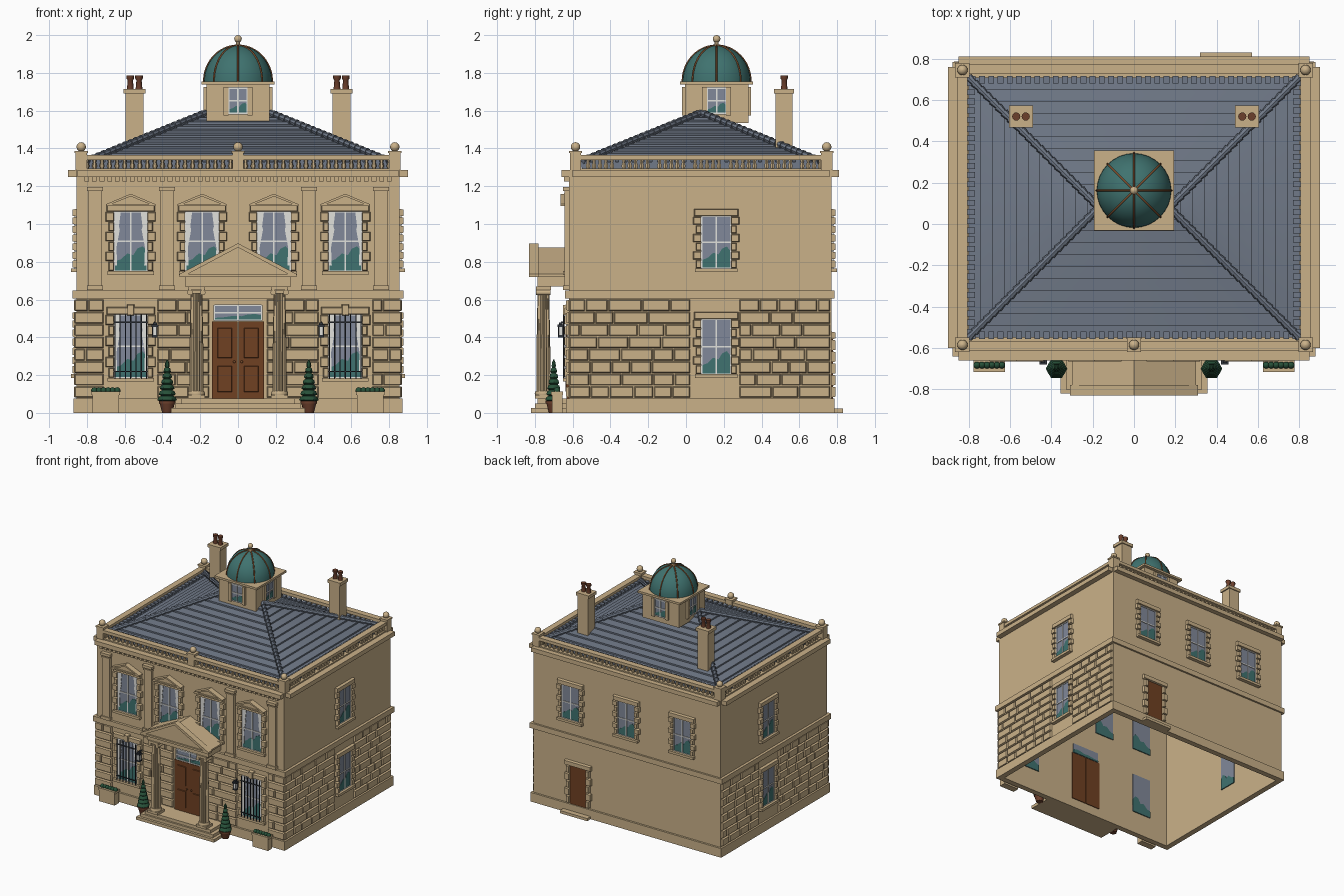
import bpy, bmesh, math, random
from mathutils import Matrix, Vector

cube = bpy.data.objects.get("Cube")
if cube:
    bpy.data.objects.remove(cube)
random.seed(4)

COLOURS = {"stone": (.59, .44, .25), "slate": (.165, .195, .25), "wood": (.16, .052, .016),
           "copper": (.24, .09, .03), "verdigris": (.05, .17, .16), "glass": (.22, .25, .32),
           "white": (.75, .75, .72), "iron": (.03, .035, .045), "leaf": (.02, .08, .04),
           "terracotta": (.15, .05, .025)}
MATS = {}
for label, rgb in COLOURS.items():
    m = bpy.data.materials.new(label)
    m.use_nodes = True
    m.diffuse_color = (*rgb, 1)
    m.node_tree.nodes["Principled BSDF"].inputs["Base Color"].default_value = (*rgb, 1)
    MATS[label] = m

PARTS = {}
ID = Matrix()


def part(name, mat):
    return PARTS.setdefault((name, mat), bmesh.new())


def box(name, mat, x, y, z, M=ID, bevel=0):
    """Box from (min, max) pairs; bevel narrows the outer (-y) face."""
    bm = part(name, mat)
    for v in bmesh.ops.create_cube(bm, size=1)["verts"]:
        k = bevel if v.co.y < 0 else 0
        v.co = M @ Vector((x[1] - k if v.co.x > 0 else x[0] + k,
                           y[1] if v.co.y > 0 else y[0],
                           z[1] - k if v.co.z > 0 else z[0] + k))


def prism(name, mat, pts, y, M=ID):
    """Outline in x, z extruded along y."""
    bm = part(name, mat)
    a, b = ([bm.verts.new(M @ Vector((px, d, pz))) for px, pz in pts] for d in y)
    bm.faces.new(a)
    bm.faces.new(b[::-1])
    for i in range(len(a)):
        j = (i + 1) % len(a)
        bm.faces.new((a[i], b[i], b[j], a[j]))


def lathe(name, mat, profile, loc, segs=12, flute=1, smooth=True):
    bm, rings, o = part(name, mat), [], Vector(loc)
    for r, z in profile:
        ring = []
        for i in range(segs):
            a = math.tau * i / segs
            k = r * (flute if i % 2 else 1)
            ring.append(bm.verts.new(o + Vector((k * math.cos(a), k * math.sin(a), z))))
        rings.append(ring)
    for p, q in zip(rings, rings[1:]):
        for i in range(segs):
            j = (i + 1) % segs
            bm.faces.new((p[i], p[j], q[j], q[i])).smooth = smooth
    bm.faces.new(rings[0][::-1])
    bm.faces.new(rings[-1])


def ball(name, mat, loc, r, n=8):
    arc = [math.pi * (i + .05) / (n + .1) for i in range(n + 1)]
    lathe(name, mat, [(r * math.sin(a), -r * math.cos(a)) for a in arc], loc, n * 2)


def rod(name, mat, p, q, r0, r1, segs=8):
    p, q = Vector(p), Vector(q)
    M = Matrix.Translation((p + q) / 2) @ (q - p).to_track_quat("Z", "Y").to_matrix().to_4x4()
    bmesh.ops.create_cone(part(name, mat), cap_ends=True, segments=segs, radius1=r0,
                          radius2=r1, depth=(q - p).length, matrix=M)


def ring(name, mat, hx, y, t, z):
    """Hollow rectangular band of thickness t."""
    for s in (-1, 1):
        box(name, mat, sorted((s * hx, s * (hx - t))), y, z)
    box(name, mat, (t - hx, hx - t), (y[0], y[0] + t), z)
    box(name, mat, (t - hx, hx - t), (y[1] - t, y[1]), z)


HX, Y0, Y1, MID = .855, -.62, .77, .08


def wall(turn, x, y):
    return Matrix.Translation((x, y, 0)) @ Matrix.Rotation(math.radians(turn), 4, "Z")


FRONT, RIGHT = wall(0, 0, Y0), wall(90, HX, .16)
BACK, LEFT = wall(180, 0, Y1), wall(-90, -HX, .16)


def pane(M, u, w, z0, z1, depth=.036):
    h = z1 - z0
    box("window glass", "glass", (u - w / 2, u + w / 2), (-.004, depth), (z0, z1), M)
    hill = ((-.5, 0), (.5, 0), (.5, .33), (.36, .42), (.2, .38), (.08, .27), (-.1, .3), (-.3, .2), (-.5, .16))
    prism("window reflection", "verdigris", [(u + a * w, z0 + b * h) for a, b in hill], (-.006, depth + .002), M)
    for a in (-.5, 0, .5):
        box("window frame", "white", (u + a * w - .004, u + a * w + .004), (-.01, 0), (z0, z1), M)
    for b in (0, .5, 1):
        box("window frame", "white", (u - w / 2, u + w / 2), (-.01, 0), (z0 + b * h - .004, z0 + b * h + .004), M)


def quoins(M, u, w, z0, z1, n=6):
    h = (z1 - z0) / n
    for s in (-1, 1):
        for i in range(n):
            e = w / 2 + (.045 if i % 2 else .03)
            box("quoin blocks", "stone", sorted((u + s * w / 2, u + s * e)), (-.022, 0),
                (z0 + i * h + .002, z0 + i * h + h - .002), M, .004)


def window(M, u, w, z0, z1, curtain=False):
    pane(M, u, w, z0, z1)
    quoins(M, u, w, z0, z1)
    box("window lintels", "stone", (u - w / 2 - .04, u + w / 2 + .04), (-.022, 0), (z1, z1 + .04), M, .004)
    box("window sills", "stone", (u - w / 2 - .035, u + w / 2 + .035), (-.03, 0), (z0 - .02, z0), M)
    if curtain:
        for s in (-1, 1):
            e, h = u + s * w / 2, z1 - z0
            drape = ((0, 1), (.035, 1), (.025, .75), (.03, .7), (.012, .4), (.016, .1), (0, .1))
            prism("curtains", "white", [(e - s * a, z0 + b * h) for a, b in drape], (-.008, 0), M)


def pediment(M, u, z, w, h, t, y):
    """Triangle panel with raised sloping mouldings and a base moulding."""
    prism("pediments", "stone", [(u - w, z), (u + w, z), (u, z + h)], (y[0] + .012, y[1]), M)
    rake = [(u - w, z), (u, z + h), (u + w, z), (u + w - 2 * t, z), (u, z + h - t), (u - w + 2 * t, z)]
    prism("pediment mouldings", "stone", rake, y, M)
    box("pediment mouldings", "stone", (u - w, u + w), y, (z - t * .7, z), M)


def rustication(M, u0, u1, rows=8, z0=.078, h=.0655):
    for r in range(rows):
        u = u0
        while u < u1 - .01:
            step = random.uniform(.09, .19) * (.6 if u == u0 and r % 2 else 1)
            e = u1 if u1 - u - step < .06 else u + step
            box("rusticated blocks", "stone", (u + .003, e - .003), (-.014, 0),
                (z0 + r * h + .003, z0 + r * h + h - .003), M, .005)
            u = e


# Hollow walls, plinth, band, ceiling and cornice
ring("walls", "stone", HX, (Y0, Y1), .03, (0, 1.25))
ring("plinth", "stone", HX + .016, (Y0 - .016, Y1 + .016), .016, (0, .075))
ring("string_course", "stone", HX + .022, (Y0 - .02, Y1 + .015), .03, (.605, .648))
box("ceiling", "stone", (-HX, HX), (Y0, Y1), (1.25, 1.285))
box("cornice", "stone", (-.85, .85), (-.66, .81), (1.25, 1.285))
box("cornice", "stone", (-.9, .9), (-.6, .76), (1.25, 1.285))
for i in range(41):
    u = -.8 + i * .04
    box("dentils", "stone", (u - .012, u + .012), (-.025, 0), (1.225, 1.25), FRONT)

# Balustrade with pedestals and ball finials
ring("balustrade_rail", "stone", .855, (-.615, .775), .05, (1.34, 1.365))
ring("balustrade_foot", "stone", .85, (-.61, .77), .04, (1.285, 1.295))
baluster = ((.009, 0), (.014, .015), (.008, .035), (.012, .05))
for i in range(41):
    t = -1 + i / 20
    for s in (-1, 1):
        lathe("balusters", "stone", baluster, (t * .8, MID + s * .665, 1.292), 6)
        if i % 6:
            lathe("balusters", "stone", baluster, (s * .83, MID + t * .63, 1.292), 6)
for x, y in ((-.83, -.585), (.83, -.585), (-.83, .745), (.83, .745), (0, -.585)):
    box("pedestals", "stone", (x - .03, x + .03), (y - .03, y + .03), (1.285, 1.38))
    box("pedestals", "stone", (x - .035, x + .035), (y - .035, y + .035), (1.375, 1.387))
    ball("ball_finials", "stone", (x, y, 1.408), .025)

# Stepped slate roof
bm, rings, COURSES, RUN, RISE, EAVE = part("slate_roof", "slate"), [], 11, .63, .26, 1.315


def roof_ring(k, z):
    x, y = .8 - k, RUN - k
    rings.append([bm.verts.new((a * x, MID + b * y, z)) for a, b in ((-1, -1), (1, -1), (1, 1), (-1, 1))])


roof_ring(0, 1.285)
for i in range(COURSES):
    f = i / COURSES
    roof_ring(RUN * f, EAVE + RISE * f + .012)
    roof_ring(RUN * (f + 1 / COURSES), EAVE + RISE * (f + 1 / COURSES))
for p, q in zip(rings, rings[1:]):
    for i in range(4):
        bm.faces.new((p[i], p[i - 3], q[i - 3], q[i]))
bmesh.ops.remove_doubles(bm, verts=bm.verts, dist=.0001)
for i in range(36):
    t = -.78 + i * .0446
    for s in (-1, 1):
        box("eaves_slates", "slate", (t - .014, t + .014), sorted((MID + s * .6, MID + s * .637)), (1.3, 1.345))
        if abs(t) < .62:
            box("eaves_slates", "slate", sorted((s * .77, s * .807)), (MID + t - .014, MID + t + .014), (1.3, 1.345))
for a in (-1, 1):
    for b in (-1, 1):
        foot, top = Vector((a * .8, MID + b * RUN, 1.335)), Vector((a * .17, MID, 1.59))
        for i in range(22):
            rod("hip_tiles", "slate", foot.lerp(top, i / 22), foot.lerp(top, (i + 1) / 22), .021, .014)

# Chimneys
for s in (-1, 1):
    x = s * .547
    box("chimney_stacks", "stone", (x - .048, x + .048), (.475, .565), (1.36, 1.7))
    box("chimney_caps", "stone", (x - .058, x + .058), (.467, .573), (1.69, 1.715))
    for d in (-.023, .023):
        lathe("chimney_pots", "terracotta", ((.018, 0), (.014, .045), (.02, .055), (.02, .07)), (x + d, .52, 1.715), 10)

# Cupola with ribbed dome
CY = .162
box("cupola_base", "stone", (-.168, .168), (CY - .168, CY + .168), (1.535, 1.74))
box("cupola_cap", "stone", (-.193, .193), (CY - .193, CY + .193), (1.738, 1.755))
for turn, x, y in ((0, 0, -1), (90, 1, 0), (180, 0, 1), (-90, -1, 0)):
    M = wall(turn, x * .168, CY + y * .168)
    pane(M, 0, .1, 1.585, 1.72, .01)
    for s in (-1, 1):
        box("cupola_pilasters", "stone", (s * .063 - .013, s * .063 + .013), (-.015, 0), (1.575, 1.725), M)
dome = [(.18 * math.cos(a), .19 * math.sin(a)) for a in (math.pi / 2 * i / 12.1 for i in range(13))]
lathe("dome", "verdigris", dome, (0, CY, 1.755), 32)
for k in range(4):
    curve = bpy.data.curves.new("dome_rib", "CURVE")
    curve.dimensions, curve.bevel_depth, curve.bevel_resolution = "3D", .005, 1
    line = curve.splines.new("POLY")
    line.points.add(24)
    for i, p in enumerate(line.points):
        a, c = math.pi * i / 24, math.pi * k / 4
        p.co = (.181 * math.cos(a) * math.cos(c), CY + .181 * math.cos(a) * math.sin(c), 1.755 + .191 * math.sin(a), 1)
    curve.materials.append(MATS["copper"])
    bpy.context.scene.collection.objects.link(bpy.data.objects.new("dome_rib", curve))
lathe("dome_finial", "stone", ((.025, 0), (.01, .012), (.01, .03)), (0, CY, 1.94))
ball("dome_finial", "stone", (0, CY, 1.98), .02)

# Side and back openings, side stonework
for M in (RIGHT, LEFT):
    s = 1 if M is RIGHT else -1
    window(M, 0, .155, .765, 1.04)
    window(M, 0, .155, .205, .495)
    for span in ((Y0 - .16, -.135), (.12, Y1 - .165)):
        rustication(M, *sorted(s * e for e in span))
for u in (-.51, 0, .51):
    window(BACK, u, .155, .765, 1.04)
box("back_door", "wood", (-.515, -.365), (-.008, .036), (.075, .39), BACK)
quoins(BACK, -.44, .15, .08, .39, 5)
box("back_door_lintel", "stone", (-.56, -.32), (-.022, 0), (.39, .43), BACK, .004)
box("back_step", "stone", (-.57, -.32), (-.06, 0), (0, .022), BACK)

# Front windows, pilasters and stonework
for s in (-1, 1):
    for u in (.19, .568):
        window(FRONT, s * u, .175, .75, 1.065, True)
        pediment(FRONT, s * u, 1.105, .13, .055, .014, (-.045, 0))
    u = s * .568
    window(FRONT, u, .175, .185, .52, True)
    box("keystones", "stone", (u - .02, u + .02), (-.03, 0), (.515, .575), FRONT, .004)
    for i in range(7):
        x = u - .084 + i * .028
        rod("window_bars", "iron", (x, Y0 - .028, .18), (x, Y0 - .028, .52), .0035, .0035, 6)
    for z in (.22, .48):
        box("window_bars", "iron", (u - .09, u + .09), (-.031, -.025), (z - .003, z + .003), FRONT)
    for span in ((.71, .868), (.15, .43)):
        rustication(FRONT, *sorted(s * e for e in span))
    for u in (.757, .376):
        u *= s
        for w, d, z in ((.034, .022, (.65, 1.18)), (.042, .03, (.65, .675)), (.038, .027, (1.155, 1.165)), (.043, .032, (1.175, 1.197))):
            box("pilasters", "stone", (u - w, u + w), (-d, 0), z, FRONT)

# Front door with fanlight
pane(FRONT, 0, .25, .49, .57)
for s in (-1, 1):
    box("front_doors", "wood", sorted((s * .002, s * .138)), (-.012, .036), (.075, .485), FRONT)
    for z in ((.11, .25), (.29, .45)):
        box("door_panels", "wood", sorted((s * .03, s * .11)), (-.017, -.01), z, FRONT, .004)
    ball("door_knobs", "copper", (s * .02, Y0 - .018, .27), .007, 5)

# Porch: steps, fluted columns, entablature and gable
for w, y, z in ((.355, -.82, .025), (.33, -.80, .05), (.3, -.785, .075)):
    box("porch_steps", "stone", (-w, w), (y, Y0), (0, z))
for s in (-1, 1):
    x, y = s * .22, -.755
    box("column_plinths", "stone", (x - .046, x + .046), (y - .044, y + .044), (.075, .095))
    lathe("column_bases", "stone", ((.044, 0), (.046, .01), (.04, .022)), (x, y, .095), 20)
    lathe("columns", "stone", ((.037, 0), (.037, .2), (.031, .52)), (x, y, .115), 32, .88, False)
    box("column_capitals", "stone", (x - .044, x + .044), (y - .04, y + .04), (.65, .67))
    for d in (-.034, .034):
        rod("column_scrolls", "stone", (x + d, y - .038, .637), (x + d, y + .038, .637), .014, .014, 12)
box("entablature", "stone", (-.28, .28), (-.785, Y0), (.668, .722))
pediment(ID, 0, .735, .31, .163, .022, (-.83, -.78))
prism("porch_roof", "stone", [(-.3, .722), (.3, .722), (.3, .735), (0, .875), (-.3, .735)], (-.78, Y0))

# Planters, clipped trees and wall lanterns
for s in (-1, 1):
    x = s * .7
    box("planters", "stone", (x - .07, x + .07), (-.71, -.655), (0, .1))
    box("planter_rims", "stone", (x - .076, x + .076), (-.716, -.65), (.095, .113))
    for i in range(6):
        ball("planter_shrubs", "leaf", (x - .06 + i * .024, -.683, .118), .018, 5)
    lathe("tree_pots", "terracotta", ((.026, 0), (.04, .05), (.044, .05), (.044, .062)), (s * .375, -.7, 0), 14)
    tiers = []
    for i in range(7):
        r = .052 * (1 - i / 8)
        tiers += [(r * .7, i * .03), (r, i * .03 + .008), (r * .85, i * .03 + .024)]
    lathe("clipped_trees", "leaf", tiers + [(.003, .222)], (s * .375, -.7, .06), 12, .88, False)
    x = s * .44
    box("lantern_glass", "white", (x - .012, x + .012), (-.675, -.651), (.41, .455))
    for z, w in ((.4, .015), (.455, .018), (.467, .01)):
        box("lantern_frames", "iron", (x - w, x + w), (-.663 - w, -.663 + w), (z, z + .012))
    for a in (-.012, .012):
        for b in (-.012, .012):
            rod("lantern_frames", "iron", (x + a, -.663 + b, .4), (x + a, -.663 + b, .46), .003, .003, 4)
    box("lantern_frames", "iron", (x - .004, x + .004), (-.663, Y0), (.475, .483))

# Turn every collected part into an object
for (name, mat), bm in PARTS.items():
    bmesh.ops.recalc_face_normals(bm, faces=bm.faces)
    me = bpy.data.meshes.new(name)
    bm.to_mesh(me)
    bm.free()
    me.materials.append(MATS[mat])
    me.set_sharp_from_angle(angle=.7)
    bpy.context.scene.collection.objects.link(bpy.data.objects.new(name.replace(" ", "_"), me))
